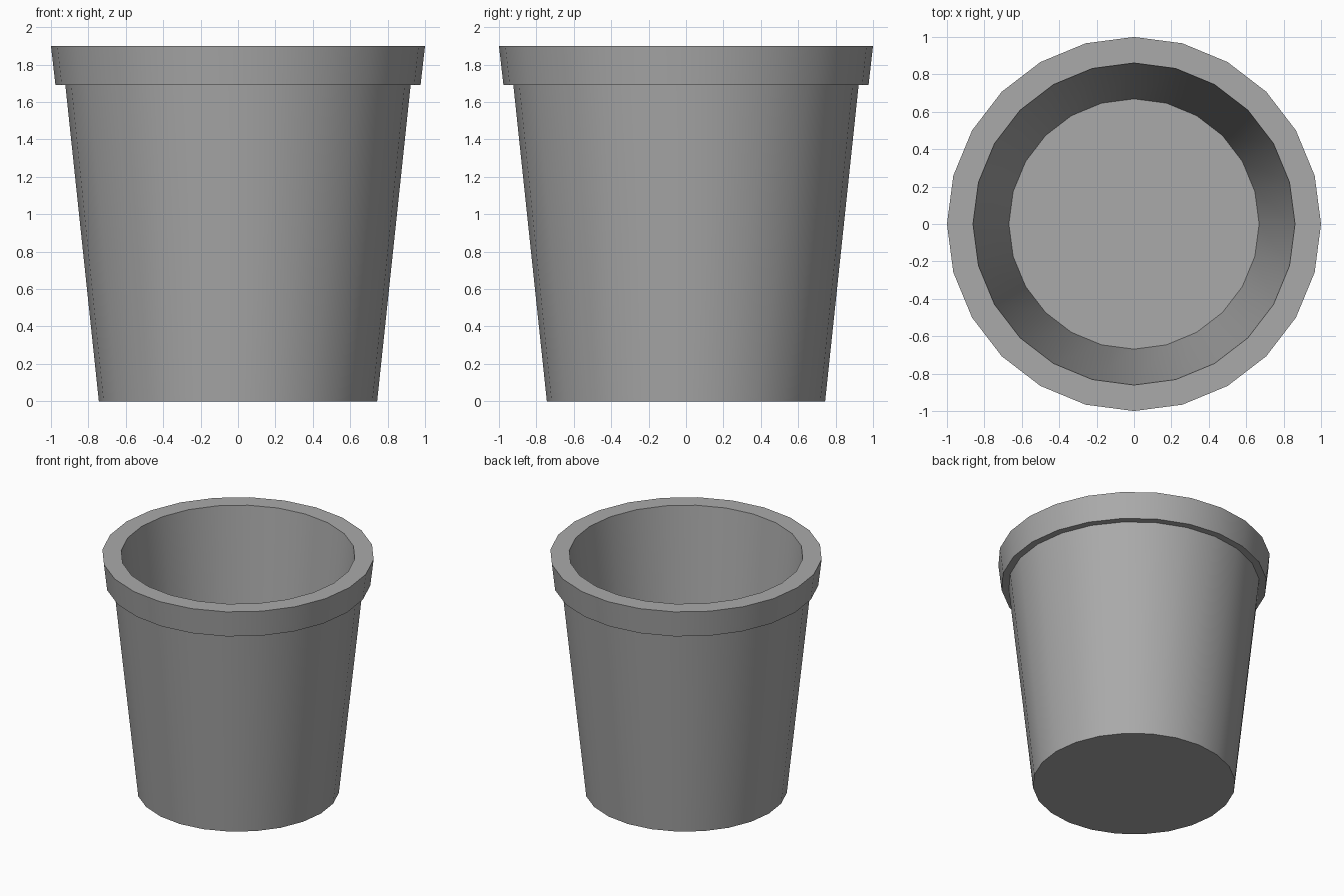
import bpy
import math
from mathutils import Matrix

SIDES = 24

cube = bpy.data.objects.get("Cube")
if cube:
    bpy.data.objects.remove(cube, do_unlink=True)

# Single matte grey
grey = bpy.data.materials.new("matte_grey")
grey.use_nodes = True
colour = (0.4, 0.4, 0.4, 1)
grey.diffuse_color = colour
grey.node_tree.nodes["Principled BSDF"].inputs["Base Color"].default_value = colour


def lathe(name, profile):
    """Revolve (radius, height) points, capping both open ends."""
    verts = []
    for radius, height in profile:
        for i in range(SIDES):
            spin = Matrix.Rotation(math.tau * i / SIDES, 3, "Z")
            verts.append(spin @ Matrix.Identity(3).col[0] * radius)
            verts[-1].z = height
    faces = [tuple(reversed(range(SIDES)))]
    for ring in range(len(profile) - 1):
        a, b = ring * SIDES, (ring + 1) * SIDES
        for i in range(SIDES):
            j = (i + 1) % SIDES
            faces.append((a + i, a + j, b + j, b + i))
    last = (len(profile) - 1) * SIDES
    faces.append(tuple(range(last, last + SIDES)))
    mesh = bpy.data.meshes.new(name)
    mesh.from_pydata(verts, [], faces)
    mesh.materials.append(grey)
    obj = bpy.data.objects.new(name, mesh)
    bpy.context.collection.objects.link(obj)
    bpy.ops.object.select_all(action="DESELECT")
    obj.select_set(True)
    bpy.context.view_layer.objects.active = obj
    bpy.ops.object.shade_smooth_by_angle(angle=math.radians(30))
    return obj


# Tapered pot: base, outer wall, overhanging rim, inner wall, inner floor
lathe("flower_pot", [
    (0.744, 0),
    (0.923, 1.69),
    (0.976, 1.69),
    (1.0, 1.9),
    (0.861, 1.9),
    (0.669, 0.085),
])
